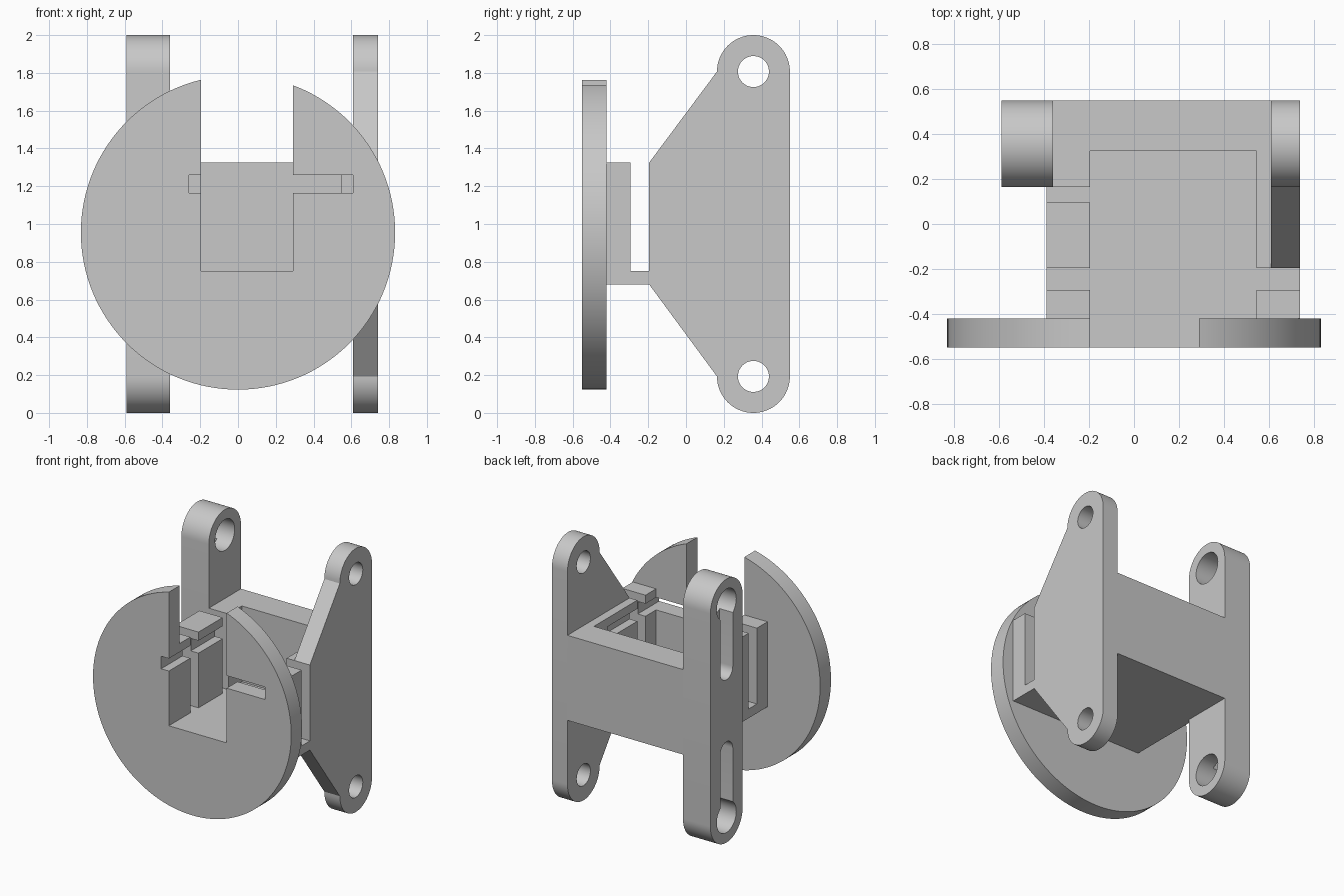
import bpy, bmesh, math
from mathutils import Vector

if "Cube" in bpy.data.objects:
    bpy.data.objects.remove(bpy.data.objects["Cube"], do_unlink=True)

grey = bpy.data.materials.new("plain_grey")
grey.use_nodes = True
COLOR = (0.58, 0.58, 0.58, 1)
grey.diffuse_color = COLOR
grey.node_tree.nodes["Principled BSDF"].inputs["Base Color"].default_value = COLOR


def prism(name, points, axis, lo, hi):
    """Extrude a 2D outline: (y, z) along x, or (x, z) along y."""
    def place(p, d):
        return Vector((d, p[0], p[1])) if axis == "x" else Vector((p[0], d, p[1]))
    bm = bmesh.new()
    face = bm.faces.new([bm.verts.new(place(p, lo)) for p in points])
    ext = bmesh.ops.extrude_face_region(bm, geom=[face])
    moved = [g for g in ext["geom"] if isinstance(g, bmesh.types.BMVert)]
    bmesh.ops.translate(bm, verts=moved, vec=place((0, 0), hi - lo))
    bmesh.ops.recalc_face_normals(bm, faces=bm.faces)
    mesh = bpy.data.meshes.new(name)
    bm.to_mesh(mesh)
    bm.free()
    mesh.materials.append(grey)
    obj = bpy.data.objects.new(name, mesh)
    bpy.context.collection.objects.link(obj)
    return obj


def box(name, x, y, z):
    outline = [(y[0], z[0]), (y[1], z[0]), (y[1], z[1]), (y[0], z[1])]
    return prism(name, outline, "x", *x)


def arc(cu, cv, r, start, end, steps=32):
    angles = [math.radians(start + (end - start) * i / steps) for i in range(steps + 1)]
    return [(cu + r * math.cos(a), cv + r * math.sin(a)) for a in angles]


def circle(cu, cv, r, steps=48):
    return arc(cu, cv, r, 0, 360, steps)[:-1]


def cut(obj, cutters):
    """Subtract each cutter from the object and bake the result."""
    bpy.context.view_layer.objects.active = obj
    for c in cutters:
        c.hide_render = True
        mod = obj.modifiers.new("cut", "BOOLEAN")
        mod.operation = "DIFFERENCE"
        mod.solver = "EXACT"
        mod.object = c
        bpy.ops.object.modifier_apply(modifier=mod.name)


def smooth(obj):
    bpy.ops.object.select_all(action="DESELECT")
    obj.select_set(True)
    bpy.context.view_layer.objects.active = obj
    bpy.ops.object.shade_smooth_by_angle(angle=math.radians(30))


FLOOR, TOP, BOTTOM = 0.75, 1.325, 0.68
HOLE_Y, HOLE_Z, END_R = 0.357, (0.193, 1.807), 0.193
helpers = []

# Groove that runs through the disc and along the side walls
groove = box("groove_cutter", (-0.26, 0.61), (-0.7, 0.165), (1.165, 1.26))
helpers.append(groove)

# Round front disc with an open slot from the top
disc = prism("front_disc", circle(0, 0.955, 0.832, 128), "y", -0.55, -0.42)
slot = box("slot_cutter", (-0.195, 0.29), (-0.7, -0.3), (FLOOR, 2.2))
helpers.append(slot)
cut(disc, [slot, groove])
smooth(disc)

# Floor and back of the box
box("base_plate", (-0.39, 0.61), (-0.42, 0.325), (BOTTOM, FLOOR))
box("base_tab", (0.61, 0.74), (-0.42, -0.195), (BOTTOM, FLOOR))
box("back_plate", (-0.36, 0.61), (0.325, 0.55), (BOTTOM, TOP))
box("left_corner_fill", (-0.36, -0.195), (0.165, 0.325), (FLOOR, TOP))

# Side walls with gaps between them
walls = [
    box("right_front_stub", (-0.39, -0.195), (-0.42, -0.293), (FLOOR, TOP)),
    box("right_wall", (-0.39, -0.195), (-0.195, 0.095), (FLOOR, TOP)),
    box("left_front_stub", (0.545, 0.74), (-0.42, -0.293), (FLOOR, TOP)),
    box("left_wall", (0.545, 0.61), (-0.195, 0.325), (FLOOR, TOP)),
]
for wall in walls:
    cut(wall, [groove])

# Tapered mounting plate with a round hole at each end
outline = arc(HOLE_Y, HOLE_Z[1], END_R, 0, 180) + [(-0.195, TOP), (-0.195, BOTTOM)]
outline += arc(HOLE_Y, HOLE_Z[0], END_R, 180, 360)
plate = prism("tapered_mount_plate", outline, "x", 0.61, 0.74)
holes = [prism("plate_hole_cutter", circle(HOLE_Y, z, 0.082), "x", 0.5, 0.9) for z in HOLE_Z]
cut(plate, holes)
smooth(plate)
helpers += holes

# Straight mounting post with keyholes pointing to the middle
outline = arc(HOLE_Y, HOLE_Z[1], END_R, 0, 180) + arc(HOLE_Y, HOLE_Z[0], END_R, 180, 360)
post = prism("keyhole_post", outline, "x", -0.59, -0.36)
keyholes = []
for z, end in zip(HOLE_Z, (0.69, 1.31)):
    keyholes.append(prism("post_hole_cutter", circle(HOLE_Y, z, 0.117), "x", -0.8, -0.2))
    low, high = min(z, end), max(z, end)
    track = arc(HOLE_Y, high, 0.075, 0, 180, 16) + arc(HOLE_Y, low, 0.075, 180, 360, 16)
    keyholes.append(prism("post_track_cutter", track, "x", -0.8, -0.48))
cut(post, keyholes)
smooth(post)
helpers += keyholes

for helper in helpers:
    bpy.data.objects.remove(helper, do_unlink=True)
